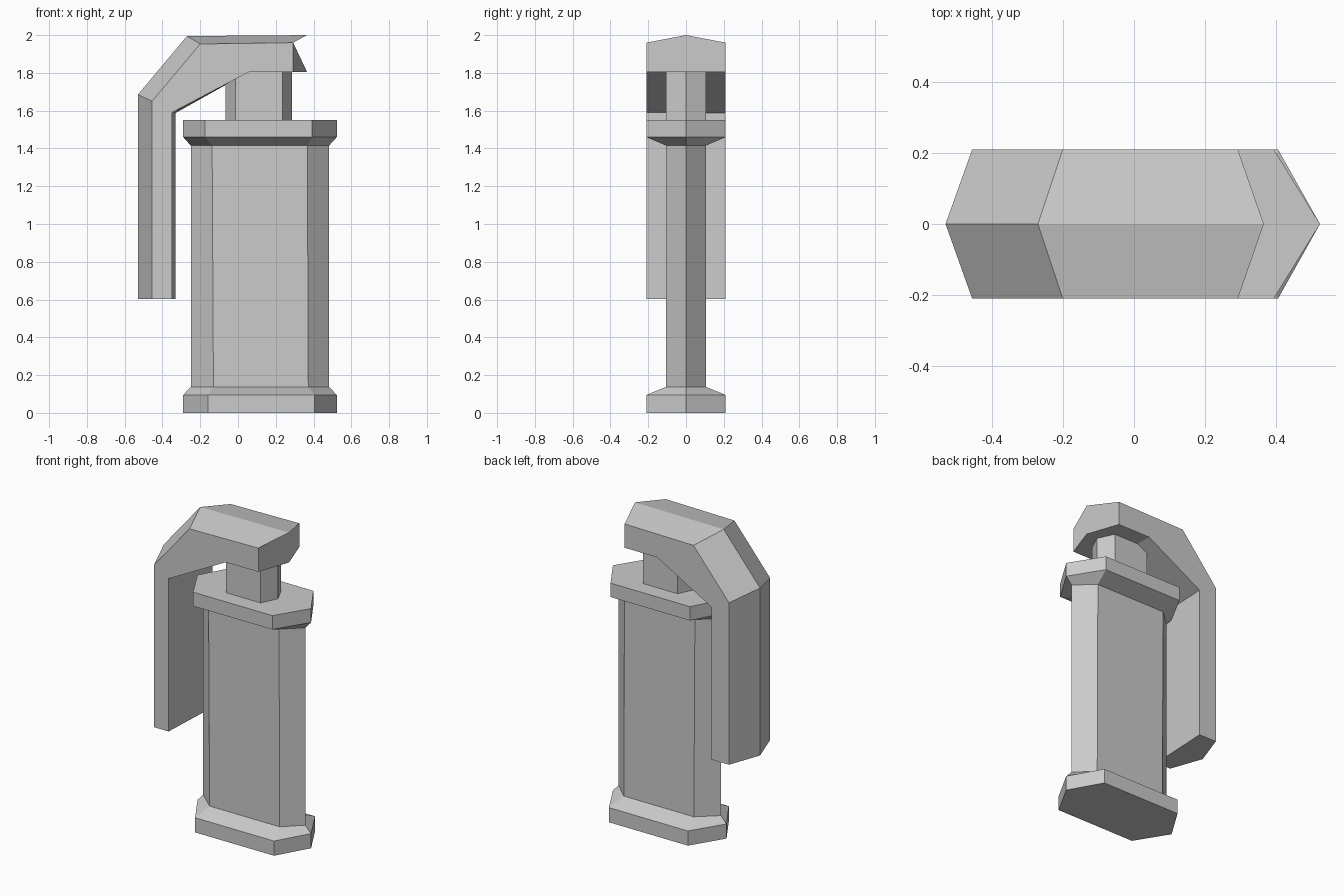
import bpy
import bmesh

if "Cube" in bpy.data.objects:
    bpy.data.objects.remove(bpy.data.objects["Cube"])


def loft(name, rings):
    """Skin a list of equal-length point rings into a closed flat-shaded solid."""
    bm = bmesh.new()
    rows = [[bm.verts.new(p) for p in ring] for ring in rings]
    n = len(rows[0])
    for a, b in zip(rows, rows[1:]):
        for i in range(n):
            j = (i + 1) % n
            bm.faces.new((a[i], a[j], b[j], b[i]))
    bm.faces.new(rows[0])
    bm.faces.new(rows[-1])
    bmesh.ops.recalc_face_normals(bm, faces=bm.faces)
    mesh = bpy.data.meshes.new(name)
    bm.to_mesh(mesh)
    bm.free()
    obj = bpy.data.objects.new(name, mesh)
    bpy.context.collection.objects.link(obj)
    return obj


def hexagon(z, tip_l, side_l, side_r, tip_r, y):
    """Long hexagon with points at both x ends."""
    return [(tip_l, 0, z), (side_l, -y, z), (side_r, -y, z),
            (tip_r, 0, z), (side_r, y, z), (side_l, y, z)]


# Canister: foot, body, collar and neck as one stack of hexagons
foot = (-0.29, -0.16, 0.405, 0.523, 0.21)
body_low = (-0.25, -0.13, 0.372, 0.482, 0.105)
body_top = (-0.25, -0.137, 0.367, 0.482, 0.105)
collar = (-0.29, -0.175, 0.393, 0.523, 0.21)
neck = (-0.065, -0.012, 0.236, 0.286, 0.105)
stack = [(0, foot), (0.095, foot), (0.138, body_low), (1.415, body_top),
         (1.46, collar), (1.55, collar), (1.55, neck), (1.81, neck)]
loft("canister", [hexagon(z, *section) for z, section in stack])

# Lever: ridged outside, flat inside, following a bent path
# each station: outer ridge, outer side, inner side, inner back side (x, z)
stations = [
    ((-0.53, 0.602), (-0.455, 0.602), (-0.35, 0.602), (-0.33, 0.602)),
    ((-0.53, 1.685), (-0.455, 1.65), (-0.35, 1.59), (-0.33, 1.588)),
    ((-0.27, 1.995), (-0.2, 1.953), (0.06, 1.806), (0.06, 1.806)),
    ((0.365, 2.0), (0.292, 1.96), (0.292, 1.806), (0.292, 1.806)),
]
rings = []
for k, (ridge, side, inner, back) in enumerate(stations):
    # the free end is pointed, so its inner middle lies under the ridge
    mid = ((inner[0] + back[0]) / 2, (inner[1] + back[1]) / 2)
    if k == len(stations) - 1:
        mid = (ridge[0], inner[1])
    w = 0.21
    rings.append([(p[0], y, p[1]) for p, y in (
        (ridge, 0), (side, -w), (inner, -w), (mid, 0), (back, w), (side, w))])
loft("lever", rings)
